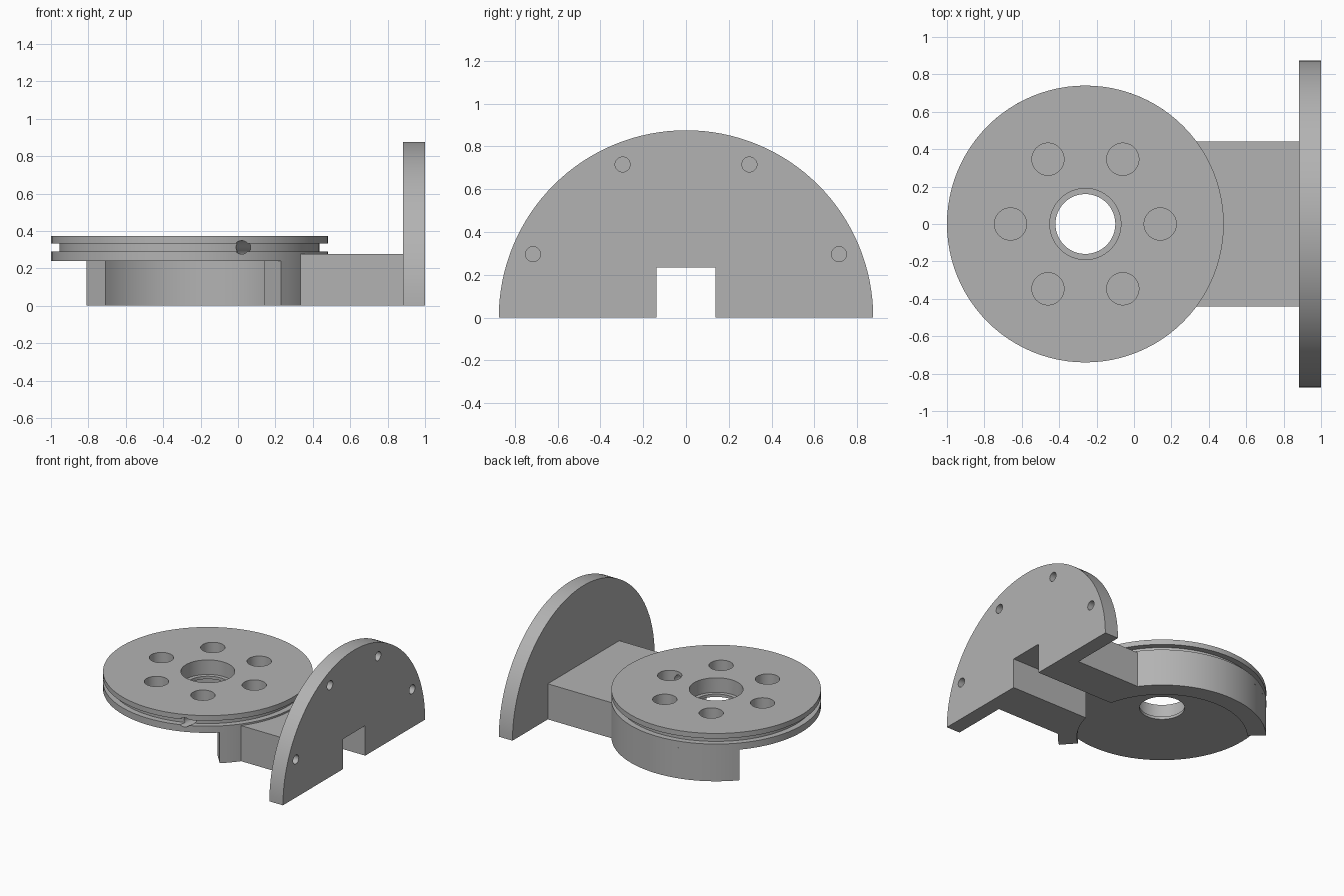
import bpy, bmesh
from math import sin, cos, pi, radians
from mathutils import Matrix, Vector

if "Cube" in bpy.data.objects:
    bpy.data.objects.remove(bpy.data.objects["Cube"])

grey = bpy.data.materials.new("matte grey")
grey.use_nodes = True
COLOUR = (0.45, 0.45, 0.45, 1)
grey.diffuse_color = COLOUR
grey.node_tree.nodes["Principled BSDF"].inputs["Base Color"].default_value = COLOUR

CX, R_DISC, R_WALL = -0.26, 0.74, 0.605
DISC_Z, DISC_TOP = 0.238, 0.373
PLATE_X, PLATE_R = 0.883, 0.875
SIDES = 96


def new_object(name, bm):
    bmesh.ops.recalc_face_normals(bm, faces=bm.faces)
    mesh = bpy.data.meshes.new(name)
    bm.to_mesh(mesh)
    bm.free()
    mesh.materials.append(grey)
    obj = bpy.data.objects.new(name, mesh)
    bpy.context.collection.objects.link(obj)
    return obj


def box(name, lo, hi):
    lo, hi = Vector(lo), Vector(hi)
    bm = bmesh.new()
    bmesh.ops.create_cube(bm, size=1)
    bmesh.ops.scale(bm, vec=hi - lo, verts=bm.verts)
    bmesh.ops.translate(bm, vec=(lo + hi) / 2, verts=bm.verts)
    return new_object(name, bm)


def rod(name, start, end, radius, sides=SIDES):
    start, end = Vector(start), Vector(end)
    axis = end - start
    turn = axis.to_track_quat('Z', 'Y').to_matrix().to_4x4()
    bm = bmesh.new()
    bmesh.ops.create_cone(bm, cap_ends=True, segments=sides, radius1=radius,
                          radius2=radius, depth=axis.length,
                          matrix=Matrix.Translation((start + end) / 2) @ turn)
    return new_object(name, bm)


def prism(name, points, offset):
    bm = bmesh.new()
    face = bm.faces.new([bm.verts.new(p) for p in points])
    ext = bmesh.ops.extrude_face_region(bm, geom=[face])
    moved = [v for v in ext["geom"] if isinstance(v, bmesh.types.BMVert)]
    bmesh.ops.translate(bm, vec=offset, verts=moved)
    return new_object(name, bm)


def carve(obj, cutters):
    for cutter in cutters:
        mod = obj.modifiers.new("cut", 'BOOLEAN')
        mod.operation, mod.solver, mod.object = 'DIFFERENCE', 'EXACT', cutter
    bpy.context.view_layer.update()
    graph = bpy.context.evaluated_depsgraph_get()
    mesh = bpy.data.meshes.new_from_object(obj.evaluated_get(graph))
    obj.modifiers.clear()
    obj.data = mesh
    for cutter in cutters:
        bpy.data.objects.remove(cutter)


def upright(radius, z0, z1, x=CX, y=0, sides=SIDES):
    return rod("cutter", (x, y, z0), (x, y, z1), radius, sides)


def channel(top):
    return box("cutter", (-0.2, -0.138, -0.1), (1.1, 0.138, top))


# Grooved disc, spun from its half section
section = [(0, DISC_Z), (R_DISC, DISC_Z), (R_DISC, 0.29), (0.695, 0.29),
           (0.695, 0.333), (R_DISC, 0.333), (R_DISC, DISC_TOP), (0, DISC_TOP)]
bm = bmesh.new()
verts = [bm.verts.new((CX + r, 0, z)) for r, z in section]
edges = [bm.edges.new(pair) for pair in zip(verts, verts[1:])]
bmesh.ops.spin(bm, geom=verts + edges, cent=(CX, 0, 0), axis=(0, 0, 1),
               angle=2 * pi, steps=SIDES)
bmesh.ops.remove_doubles(bm, verts=bm.verts, dist=0.0005)
disc = new_object("grooved_disc", bm)

# Stepped centre hole, six blind pockets, cord bore from the groove
cuts = [upright(0.19, 0.26, 0.5), upright(0.16, 0.1, 0.5)]
for i in range(6):
    a = i * pi / 3
    cuts.append(upright(0.086, 0.26, 0.5, CX + 0.4 * cos(a), 0.4 * sin(a), 48))
cuts.append(rod("cutter", (0, -0.8, 0.312), (0.13, -0.03, 0.312), 0.036, 32))
carve(disc, cuts)

# Curved wall below the disc, open on one side
a0, a1, n = radians(-48.5), radians(138), 50
angles = [a0 + (a1 - a0) * i / n for i in range(n + 1)]
outline = [(CX + R_DISC * cos(a), R_DISC * sin(a), 0) for a in angles]
outline += [(CX + R_WALL * cos(a), R_WALL * sin(a), 0) for a in reversed(angles)]
wall = prism("curved_wall", outline, (0, 0, DISC_Z))
carve(wall, [channel(0.3)])

# Arm joining the wall to the plate
arm = box("arm", (0.2, -0.44, 0), (PLATE_X, 0.44, 0.277))
carve(arm, [upright(R_DISC - 0.001, -0.1, 0.5), channel(0.234)])

# Half-round end plate with notch and four blind screw holes
arc = [pi * i / 64 for i in range(65)]
plate = prism("end_plate", [(PLATE_X, PLATE_R * cos(a), PLATE_R * sin(a)) for a in arc],
              (1 - PLATE_X, 0, 0))
cuts = [channel(0.234)]
for degrees in (22.5, 67.5, 112.5, 157.5):
    y, z = 0.774 * cos(radians(degrees)), 0.774 * sin(radians(degrees))
    cuts.append(rod("cutter", (0.92, y, z), (1.1, y, z), 0.035, 32))
carve(plate, cuts)

# Smooth curved sides, crisp edges
for obj in (disc, wall, arm, plate):
    bpy.ops.object.select_all(action='DESELECT')
    obj.select_set(True)
    bpy.context.view_layer.objects.active = obj
    bpy.ops.object.shade_smooth_by_angle(angle=radians(30))
